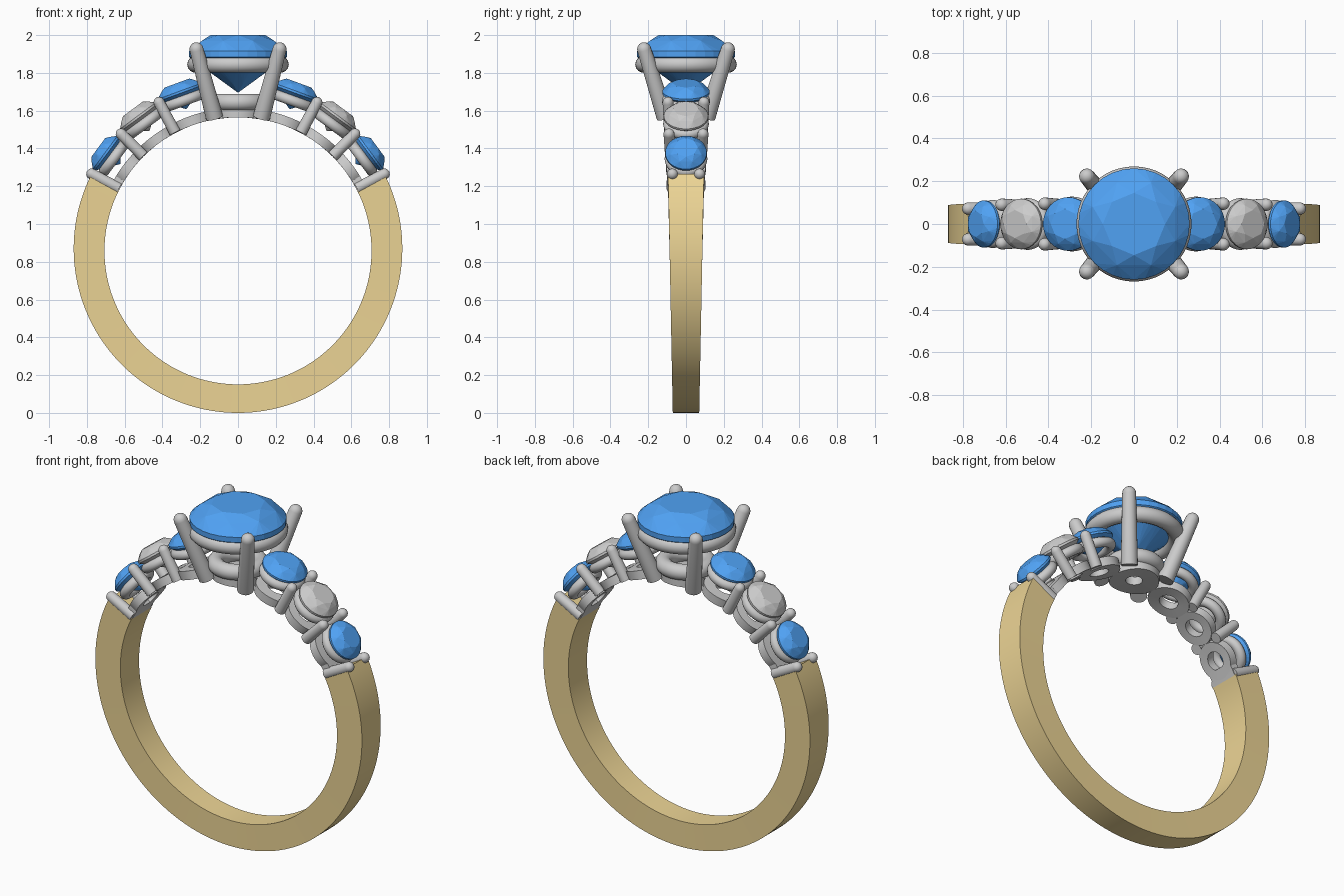
import bpy, bmesh, math
from mathutils import Matrix, Vector

if "Cube" in bpy.data.objects:
    bpy.data.objects.remove(bpy.data.objects["Cube"])

CZ, RI = 0.858, 0.707          # finger hole centre height and radius


def material(name, col):
    m = bpy.data.materials.new(name)
    m.diffuse_color = (*col, 1)
    m.use_nodes = True
    m.node_tree.nodes["Principled BSDF"].inputs["Base Color"].default_value = m.diffuse_color
    return m


GOLD = material("gold", (0.84, 0.66, 0.30))
BLUE = material("blue", (0.08, 0.36, 0.90))


def finish(bm, name, mat=None, matrix=Matrix(), smooth=None):
    bmesh.ops.recalc_face_normals(bm, faces=bm.faces)
    me = bpy.data.meshes.new(name)
    bm.to_mesh(me)
    bm.free()
    me.transform(matrix)
    ob = bpy.data.objects.new(name, me)
    bpy.context.collection.objects.link(ob)
    if mat:
        me.materials.append(mat)
    if smooth:
        bpy.ops.object.select_all(action='DESELECT')
        ob.select_set(True)
        bpy.context.view_layer.objects.active = ob
        bpy.ops.object.shade_smooth_by_angle(angle=math.radians(smooth))
    return ob


def frame(t):
    """Frame at the finger centre, local z leaning t degrees from up towards +x."""
    return Matrix.Translation((0, 0, CZ)) @ Matrix.Rotation(math.radians(t), 4, 'Y')


def loft(bm, rings, closed):
    """Join equal vertex loops; cap the ends when not closed."""
    n = len(rings[0])
    count = len(rings) if closed else len(rings) - 1
    for i in range(count):
        a, b = rings[i], rings[(i + 1) % len(rings)]
        for j in range(n):
            k = (j + 1) % n
            bm.faces.new((a[j], a[k], b[k], b[j]))
    if not closed:
        bm.faces.new(rings[0])
        bm.faces.new(rings[-1])


def band():
    bm = bmesh.new()
    rings = []
    for i in range(97):
        a = math.radians(27 - 234 * i / 96)
        c, s = math.cos(a), math.sin(a)
        inner, outer = (RI * c, CZ + RI * s), (0.87 * c, 0.87 + 0.87 * s)
        w = 0.07 + 0.025 * (0.87 + 0.87 * s) / 1.265
        rings.append([bm.verts.new((x, y, z)) for (x, z), y in
                      ((inner, -w), (outer, -w), (outer, w), (inner, w))])
    loft(bm, rings, False)
    finish(bm, "gold_band", GOLD, smooth=30)


def washer(name, t, ro, ri, thick=0.05):
    # pierced disc wrapped onto the finger cylinder
    bm = bmesh.new()
    rings = []
    for i in range(40):
        a = 2 * math.pi * i / 40
        ring = []
        for rad, r in ((ri, RI), (ro, RI), (ro, RI + thick), (ri, RI + thick)):
            u = rad * math.cos(a) / RI
            ring.append(bm.verts.new((r * math.sin(u), rad * math.sin(a), r * math.cos(u))))
        rings.append(ring)
    loft(bm, rings, True)
    finish(bm, name, None, frame(t), 40)


def torus(name, matrix, major, minor):
    bm = bmesh.new()
    rings = []
    for i in range(48):
        a = 2 * math.pi * i / 48
        ring = []
        for j in range(14):
            b = 2 * math.pi * j / 14
            r = major + minor * math.cos(b)
            ring.append(bm.verts.new((r * math.cos(a), r * math.sin(a), minor * math.sin(b))))
        rings.append(ring)
    loft(bm, rings, True)
    finish(bm, name, None, matrix, 60)


def gem(name, matrix, r, crown, girdle, depth, mat):
    # round brilliant: table, kite points, girdle, pavilion, culet
    bm = bmesh.new()
    levels = ((8, 0, 0.56, crown), (8, 0.5, 0.80, crown * 0.64), (32, 0, 1, 0),
              (32, 0, 1, -girdle), (8, 0.5, 0.24, -girdle - 0.78 * depth))
    for n, off, k, z in levels:
        for i in range(n):
            a = 2 * math.pi * (i + off) / n
            bm.verts.new((r * k * math.cos(a), r * k * math.sin(a), z))
    bm.verts.new((0, 0, -girdle - depth))
    bmesh.ops.convex_hull(bm, input=bm.verts)
    finish(bm, name, mat, matrix)


def prong(name, p, q, r1, r2):
    # tapered post with a rounded tip
    p, q = Vector(p), Vector(q)
    d = q - p
    bm = bmesh.new()
    prof = [(r1, 0), (r2, d.length)] + [
        (r2 * math.cos(e), d.length + r2 * math.sin(e))
        for e in (math.radians(x) for x in (20, 40, 60, 80))]
    rings = [[bm.verts.new((r * math.cos(2 * math.pi * j / 20), r * math.sin(2 * math.pi * j / 20), z))
              for j in range(20)] for r, z in prof]
    loft(bm, rings, False)
    m = Matrix.Translation(p) @ d.to_track_quat('Z', 'Y').to_matrix().to_4x4()
    finish(bm, name, None, m, 45)


def end_block(name, s):
    # plain piece of rail meeting the gold band
    bm = bmesh.new()
    rings = []
    for i in range(5):
        a = math.radians(57 + 6.5 * i / 4) * s
        rings.append([bm.verts.new((r * math.sin(a), y, CZ + r * math.cos(a)))
                      for r, y in ((RI, -.085), (RI + .05, -.085), (RI + .05, .085), (RI, .085))])
    loft(bm, rings, False)
    finish(bm, name, smooth=30)


band()

# centre setting
washer("centre_base_washer", 0, 0.135, 0.045)
torus("centre_lower_ring", Matrix.Translation((0, 0, 1.645)), 0.12, 0.045)
torus("centre_basket_ring", Matrix.Translation((0, 0, 1.845)), 0.225, 0.044)
gem("centre_stone", Matrix.Translation((0, 0, 1.915)), 0.26, 0.085, 0.03, 0.19, BLUE)
for sx in (-1, 1):
    for sy in (-1, 1):
        prong("centre_prong", (sx * .125, sy * .11, 1.565), (sx * .22, sy * .222, 1.925), .046, .037)

# side stones: lean angle, stone radius, girdle distance, washer radius, material
SIDE = ((20, 0.125, 0.90, 0.115, BLUE),
        (36.5, 0.118, 0.89, 0.105, None),
        (53.5, 0.110, 0.875, 0.105, BLUE))
# shared prongs: lean angle, base y, tip y, tip distance
PRONGS = ((28, 0.085, 0.095, 0.90), (45, 0.08, 0.09, 0.885), (62.3, 0.072, 0.072, 0.885))
for s in (-1, 1):
    for t, r, h, w, mat in SIDE:
        washer("side_base_washer", s * t, w, 0.052)
        up = frame(s * t)
        torus("side_seat_ring", up @ Matrix.Translation((0, 0, h - 0.055)), r - 0.025, 0.028)
        gem("side_stone", up @ Matrix.Translation((0, 0, h)), r, 0.045, 0.012, 0.09, mat)
    for t, y0, y1, h in PRONGS:
        for sy in (-1, 1):
            up = frame(s * t)
            prong("side_prong", up @ Vector((0, sy * y0, RI + .004)),
                  up @ Vector((0, sy * y1, h - .01)), 0.031, 0.029)
    end_block("rail_end", s)
